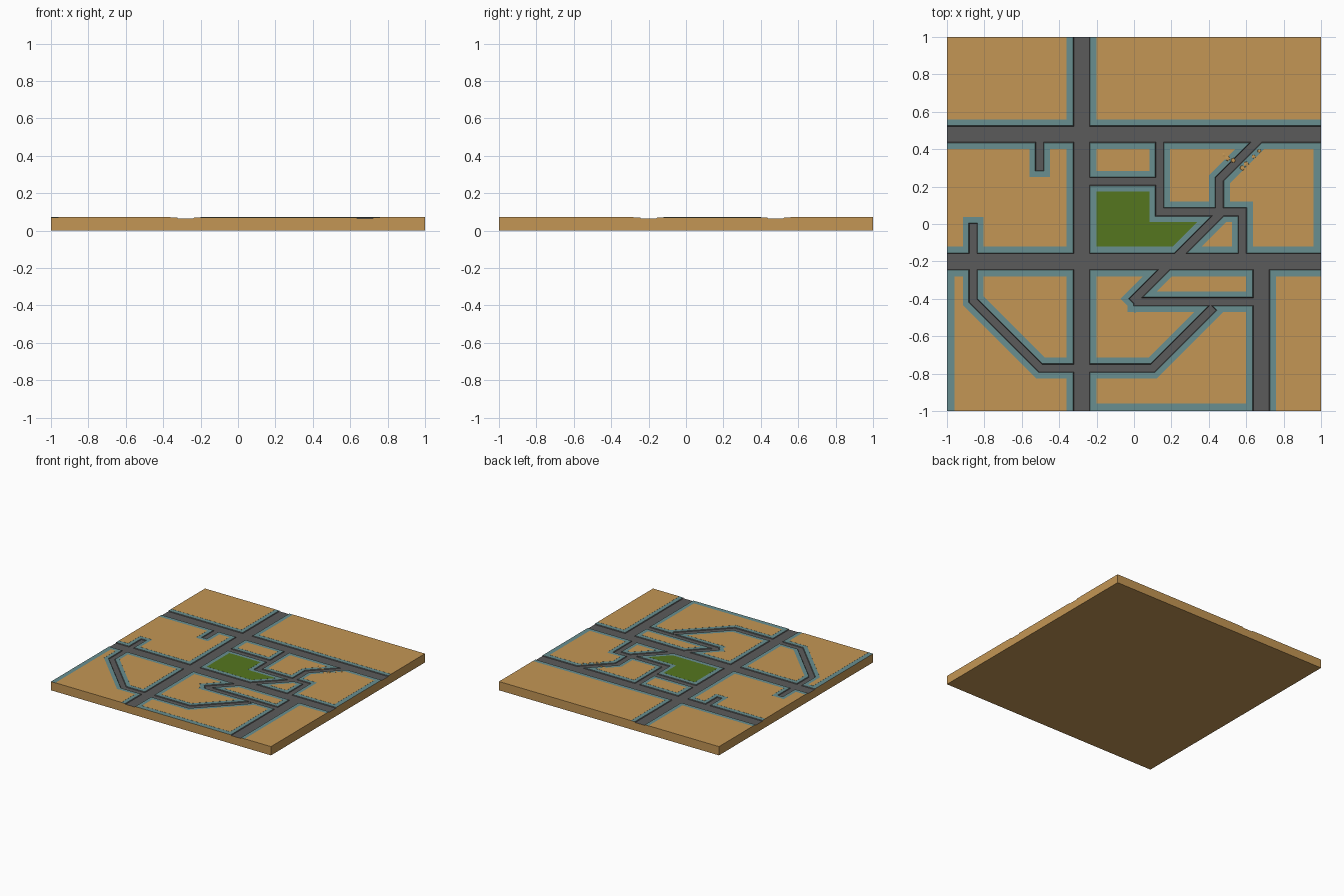
import bpy, bmesh, math, random
from mathutils import Vector

if "Cube" in bpy.data.objects:
    bpy.data.objects.remove(bpy.data.objects["Cube"])

random.seed(3)
TOP, PAVE_Z, ROAD_Z, CUT_Z = 0.072, 0.0712, 0.0655, 0.08

def material(name, rgb):
    m = bpy.data.materials.new(name)
    m.diffuse_color = (*rgb, 1)
    m.use_nodes = True
    m.node_tree.nodes["Principled BSDF"].inputs["Base Color"].default_value = m.diffuse_color
    return m

SAND = material("sand", (0.55, 0.305, 0.089))
PAVE = material("teal pavement", (0.14, 0.275, 0.28))
ROAD = material("road grey", (0.105, 0.105, 0.105))
GRASS = material("grass green", (0.089, 0.181, 0.013))

def strip(pts, half, cap=None):
    """Outline of a mitred ribbon along a path, ends pushed out by cap."""
    p = [Vector(q) for q in pts]
    cap = half if cap is None else cap
    d = [(b - a).normalized() for a, b in zip(p, p[1:])]
    p[0] = p[0] - d[0] * cap
    p[-1] = p[-1] + d[-1] * cap
    left, right = [], []
    for i, q in enumerate(p):
        a, b = d[max(i - 1, 0)], d[min(i, len(d) - 1)]
        na, nb = Vector((-a.y, a.x)), Vector((-b.y, b.x))
        off = (na + nb) * (half / (1 + na.dot(nb)))
        left.append(q + off)
        right.append(q - off)
    return left + right[::-1]

def prism(name, low, high, z0, z1, mat):
    bm = bmesh.new()
    a = [bm.verts.new((x, y, z0)) for x, y in low]
    b = [bm.verts.new((x, y, z1)) for x, y in high]
    n = len(a)
    bm.faces.new(a[::-1])
    bm.faces.new(b)
    for i in range(n):
        j = (i + 1) % n
        bm.faces.new((a[i], a[j], b[j], b[i]))
    bmesh.ops.recalc_face_normals(bm, faces=bm.faces)
    me = bpy.data.meshes.new(name)
    bm.to_mesh(me)
    bm.free()
    me.materials.append(mat)
    ob = bpy.data.objects.new(name, me)
    bpy.context.collection.objects.link(ob)
    return ob

def carve(base, low, high, z, mat):
    cutter = prism("cutter", low, high, z, CUT_Z, mat)
    mod = base.modifiers.new("carve", 'BOOLEAN')
    mod.operation = 'DIFFERENCE'
    mod.solver = 'EXACT'
    mod.material_mode = 'TRANSFER'
    mod.object = cutter
    bpy.context.view_layer.objects.active = base
    bpy.ops.object.modifier_apply(modifier=mod.name)
    bpy.data.objects.remove(cutter)

# Ground slab
square = [(-1, -1), (1, -1), (1, 1), (-1, 1)]
ground = prism("town_ground", square, square, 0, TOP, SAND)

# Street centre lines
main_streets = [
    [(-0.28, -1.1), (-0.28, 1.1)],
    [(-1.1, 0.48), (1.1, 0.48)],
    [(-1.1, -0.20), (1.1, -0.20)],
    [(0.68, -1.1), (0.68, -0.24)],
]
lanes = [
    [(-0.505, 0.46), (-0.505, 0.307)],
    [(-0.86, -0.018), (-0.86, -0.41), (-0.50, -0.77), (0.10, -0.77), (0.41, -0.46)],
    [(0.02, -0.415), (0.64, -0.415)],
    [(0.005, -0.40), (0.45, 0.045)],
    [(0.137, 0.46), (0.137, 0.065), (0.58, 0.065), (0.58, -0.20)],
    [(-0.28, 0.228), (0.137, 0.228)],
    [(0.457, 0.065), (0.457, 0.24), (0.68, 0.463)],
]
edge_walks = [
    [(-1, -1.1), (-1, -0.25)],
    [(1, -0.2), (1, 0.45)],
    [(-0.28, -1), (0.64, -1)],
]

# Park lawn
lawn = [(-0.25, -0.18), (0.22, -0.18), (0.45, 0.05), (0.13, 0.05), (0.13, 0.2), (-0.25, 0.2)]
carve(ground, lawn, lawn, 0.0717, GRASS)

# Pavements, then the sunken roads inside them
for paths, half in ((main_streets, 0.08), (lanes, 0.055), (edge_walks, 0.04)):
    for path in paths:
        s = strip(path, half, 0.04 if half == 0.04 else None)
        carve(ground, s, s, PAVE_Z, PAVE)
for paths, low, high in ((main_streets, 0.042, 0.052), (lanes, 0.02, 0.03)):
    for path in paths:
        carve(ground, strip(path, low), strip(path, high), ROAD_Z, ROAD)

# Low rubble mounds beside the north-east lane
bm = bmesh.new()
for x, y in ((0.48, 0.37), (0.50, 0.35), (0.53, 0.34), (0.58, 0.30), (0.60, 0.32), (0.64, 0.36), (0.67, 0.39)):
    r = random.uniform(0.011, 0.018)
    new = bmesh.ops.create_icosphere(bm, subdivisions=1, radius=r)["verts"]
    bmesh.ops.scale(bm, vec=(1, 1, 0.2), verts=new)
    bmesh.ops.translate(bm, vec=(x, y, TOP - 0.001), verts=new)
me = bpy.data.meshes.new("rubble")
bm.to_mesh(me)
bm.free()
me.materials.append(SAND)
bpy.context.collection.objects.link(bpy.data.objects.new("rubble", me))
